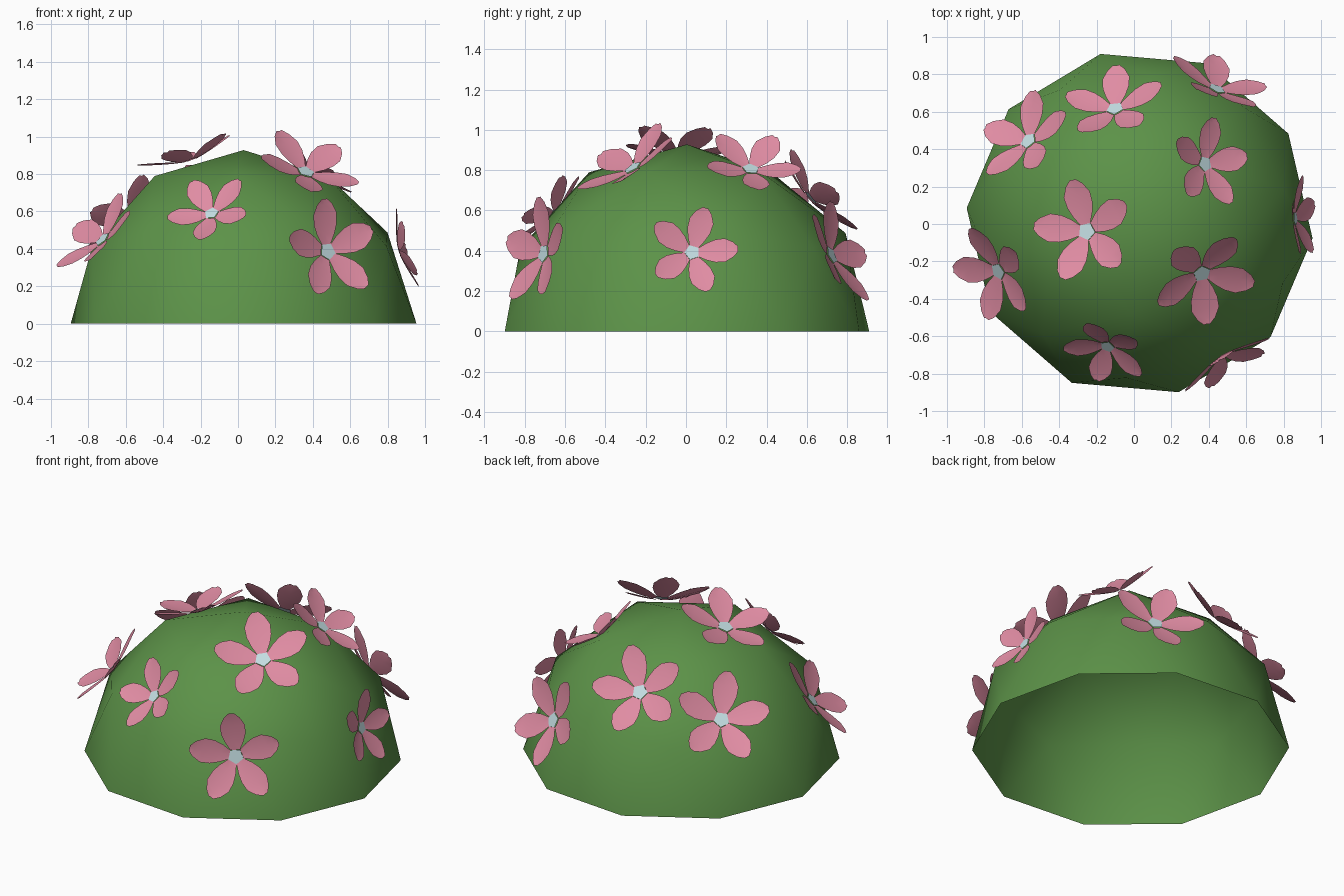
import bpy, bmesh, math
from mathutils import Matrix, Vector

if "Cube" in bpy.data.objects:
    bpy.data.objects.remove(bpy.data.objects["Cube"])


def material(name, rgb):
    m = bpy.data.materials.new(name)
    m.diffuse_color = (*rgb, 1)
    m.use_nodes = True
    m.node_tree.nodes["Principled BSDF"].inputs["Base Color"].default_value = m.diffuse_color
    return m


GREEN = material("leaf green", (0.107, 0.288, 0.065))
PINK = material("petal pink", (0.745, 0.262, 0.366))
PALE = material("pale blue centre", (0.546, 0.730, 0.761))


def finish(bm, name, mats):
    me = bpy.data.meshes.new(name)
    for f in bm.faces:
        f.smooth = True
    bm.to_mesh(me)
    bm.free()
    for m in mats:
        me.materials.append(m)
    ob = bpy.data.objects.new(name, me)
    bpy.context.collection.objects.link(ob)
    return ob


# Bush: upper half of a low-poly icosphere, open underneath
bm = bmesh.new()
bmesh.ops.create_icosphere(bm, subdivisions=2, radius=0.928)
bmesh.ops.delete(bm, geom=[v for v in bm.verts if v.co.z < -0.01], context='VERTS')
bmesh.ops.transform(bm, verts=bm.verts, matrix=Matrix.Translation((0.03, 0.005, 0))
                    @ Matrix.Rotation(math.radians(49), 4, 'Z'))
finish(bm, "bush_dome", [GREEN])

# Petal outline of a unit flower: distance from the centre, half width
PETAL = [(0.1375, 0.10), (0.32, 0.195), (0.5, 0.255), (0.7, 0.265), (0.88, 0.17), (0.98, 0.06)]


def cup(x, y):
    return 0.27 * math.hypot(x, y) ** 1.3


def flower(name, pos, azimuth, tilt, petal_dir, size):
    """Five cupped petals round a pentagon; one petal points along petal_dir."""
    bm = bmesh.new()
    for k in range(5):
        rot = Matrix.Rotation(math.tau * k / 5, 3, 'Z')
        rows = []
        for x, w in PETAL:
            rows.append([bm.verts.new(rot @ Vector((x, y, cup(x, y) - (0.02 if y == 0 else 0) * x)))
                         for y in (-w, 0, w)])
        for a, b in zip(rows, rows[1:]):
            for i in (0, 1):
                bm.faces.new((a[i], b[i], b[i + 1], a[i + 1]))
    ring = []
    for k in range(5):
        a = math.tau * (k + 0.5) / 5
        ring.append(bm.verts.new((0.17 * math.cos(a), 0.17 * math.sin(a), cup(0.17, 0) + 0.012)))
    bm.faces.new(ring).material_index = 1
    bmesh.ops.remove_doubles(bm, verts=bm.verts, dist=0.002)
    # Stand the flower on its facet
    az, ti = math.radians(azimuth), math.radians(tilt)
    n = Vector((math.sin(ti) * math.cos(az), math.sin(ti) * math.sin(az), math.cos(ti)))
    d = Vector(petal_dir)
    d = (d - n * d.dot(n)).normalized()
    ob = finish(bm, name, [PINK, PALE])
    ob.matrix_world = (Matrix.Translation(pos) @ Matrix((d, n.cross(d), n)).transposed().to_4x4()
                       @ Matrix.Scale(size, 4))


# Position, facet azimuth and tilt, direction of one petal, size
FLOWERS = [
    ((-0.25, -0.04, 0.87), 170, 19, (-0.07, 0.29, 0), 0.285),
    ((0.375, 0.32, 0.80), 13, 37, (0.05, 0.24, 0.0), 0.25),
    ((0.36, -0.26, 0.805), 301, 37, (0.29, -0.06, -0.06), 0.29),
    ((-0.10, 0.61, 0.66), 106, 49, (-0.26, 0.03, -0.12), 0.28),
    ((-0.56, 0.44, 0.54), 136, 49, (-0.20, 0.04, -0.195), 0.285),
    ((-0.72, -0.25, 0.445), 208, 49, (-0.228, 0.027, -0.18), 0.28),
    ((-0.14, -0.65, 0.585), 250, 49, (-0.225, 0.027, -0.06), 0.235),
    ((0.475, -0.70, 0.385), 301, 79, (-0.05, 0.03, 0.27), 0.28),
    ((0.855, 0.03, 0.39), 3, 74, (-0.02, 0.22, 0), 0.23),
    ((0.44, 0.715, 0.375), 67, 67, (0.255, -0.04, -0.15), 0.285),
]
for i, args in enumerate(FLOWERS, 1):
    flower(f"flower_{i}", *args)
